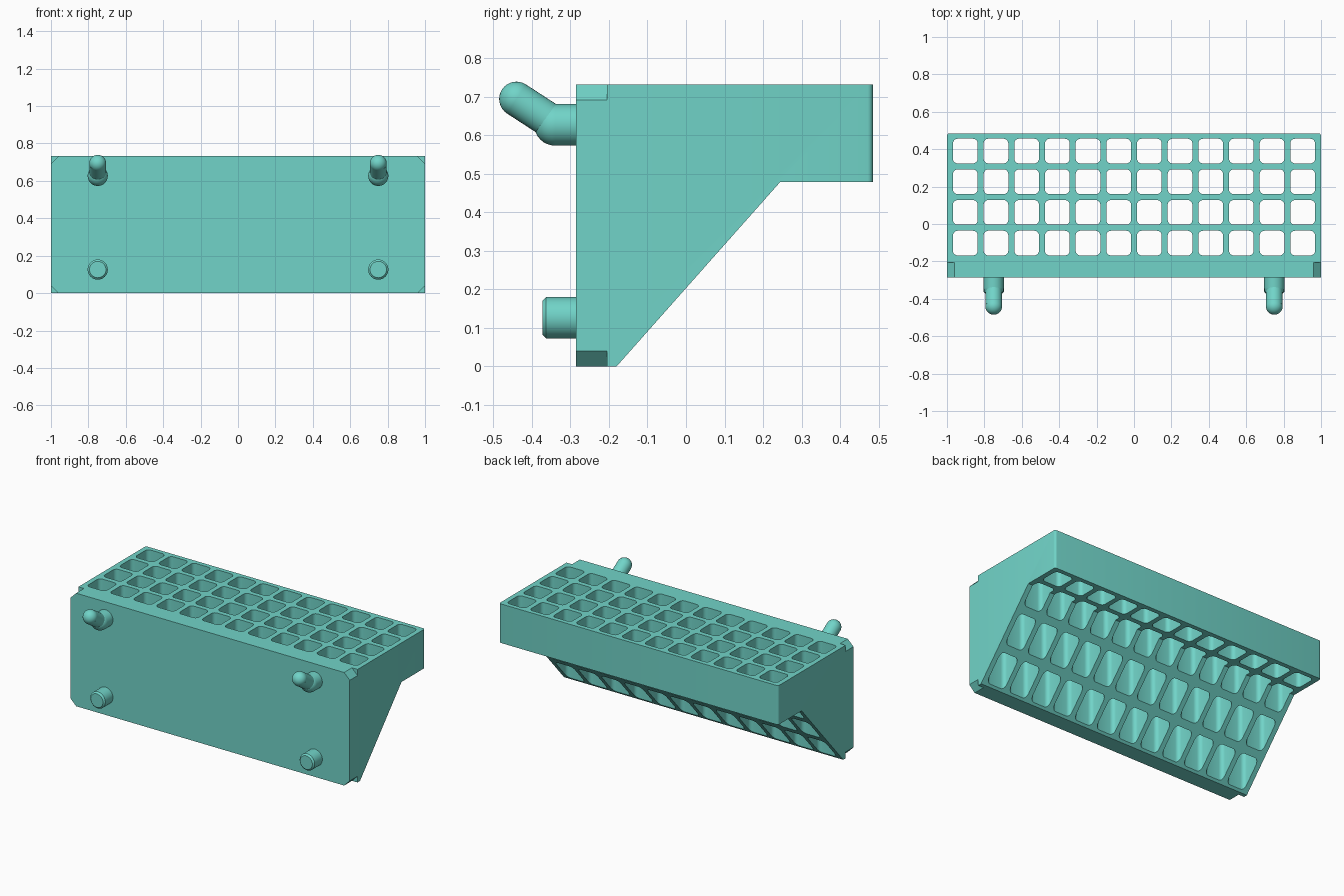
import bpy, bmesh, math
from mathutils import Vector, Matrix

if "Cube" in bpy.data.objects:
    bpy.data.objects.remove(bpy.data.objects["Cube"])

WALL = -0.285      # y of the mounting face
TOP = 0.732

teal = bpy.data.materials.new("teal_plastic")
teal.diffuse_color = (0.165, 0.658, 0.58, 1)
teal.use_nodes = True
teal.node_tree.nodes["Principled BSDF"].inputs["Base Color"].default_value = teal.diffuse_color


def finish(bm, name):
    bmesh.ops.recalc_face_normals(bm, faces=bm.faces)
    mesh = bpy.data.meshes.new(name)
    bm.to_mesh(mesh)
    bm.free()
    mesh.materials.append(teal)
    obj = bpy.data.objects.new(name, mesh)
    bpy.context.collection.objects.link(obj)
    return obj


def prism(bm, points, along):
    face = bm.faces.new([bm.verts.new(p) for p in points])
    ext = bmesh.ops.extrude_face_region(bm, geom=[face])
    verts = [g for g in ext["geom"] if isinstance(g, bmesh.types.BMVert)]
    bmesh.ops.translate(bm, vec=along, verts=verts)


def smooth(obj):
    bpy.ops.object.select_all(action="DESELECT")
    obj.select_set(True)
    bpy.context.view_layer.objects.active = obj
    bpy.ops.object.shade_smooth_by_angle(angle=math.radians(30))


def tube(bm, a, b, r1, r2=None):
    a, b = Vector(a), Vector(b)
    d = b - a
    mat = Matrix.Translation((a + b) / 2) @ d.to_track_quat("Z", "Y").to_matrix().to_4x4()
    bmesh.ops.create_cone(bm, cap_ends=True, segments=32, radius1=r1,
                          radius2=r1 if r2 is None else r2, depth=d.length, matrix=mat)


def ball(bm, c, r):
    bmesh.ops.create_uvsphere(bm, u_segments=32, v_segments=16, radius=r,
                              matrix=Matrix.Translation(c))


# Body: side profile extruded across x, outer upright edges rounded
bm = bmesh.new()
profile = [(WALL, 0), (-0.18, 0), (0.245, 0.479), (0.485, 0.479), (0.485, TOP), (WALL, TOP)]
prism(bm, [(-1, y, z) for y, z in profile], (2, 0, 0))
edges = [e for e in bm.edges if all(v.co.y > 0.48 for v in e.verts)
         and abs(e.verts[0].co.x - e.verts[1].co.x) < 1e-4]
bmesh.ops.bevel(bm, geom=edges, offset=0.014, segments=4, profile=0.5, affect="EDGES")
body = finish(bm, "rack_body")

# Cutter: grid of rounded square sockets and four corner chamfers
bm = bmesh.new()
half, rad = 0.066, 0.025
for col in range(12):
    for row in range(4):
        cx, cy = (col - 5.5) * 0.164, -0.102 + row * 0.164
        pts = []
        for q in range(4):
            mid = math.radians(45 + 90 * q)
            ox = math.copysign(half - rad, math.cos(mid))
            oy = math.copysign(half - rad, math.sin(mid))
            for k in range(6):
                a = math.radians(90 * q + 18 * k)
                pts.append((cx + ox + rad * math.cos(a), cy + oy + rad * math.sin(a), -0.1))
        prism(bm, pts, (0, 0, 1))
for sx in (-1, 1):
    for z, s in ((0, 1), (TOP, -1)):
        prism(bm, [(sx * 0.95, WALL - 0.02, z - s * 0.01),
                   (sx * 1.01, WALL - 0.02, z + s * 0.05),
                   (sx * 1.01, WALL - 0.02, z - s * 0.01)], (0, 0.1, 0))
cutter = finish(bm, "socket_cutter")
cutter.hide_render = True

mod = body.modifiers.new("sockets", "BOOLEAN")
mod.operation = "DIFFERENCE"
mod.solver = "EXACT"
mod.object = cutter
bpy.context.view_layer.objects.active = body
bpy.ops.object.modifier_apply(modifier=mod.name)
bpy.data.objects.remove(cutter, do_unlink=True)
smooth(body)

for side, x in (("left", -0.75), ("right", 0.75)):
    # Upper hook: stub, elbow and tilted round-ended finger
    bm = bmesh.new()
    tube(bm, (x, WALL + 0.005, 0.627), (x, -0.34, 0.627), 0.054)
    ball(bm, (x, -0.34, 0.627), 0.054)
    tube(bm, (x, -0.34, 0.629), (x, -0.44, 0.694), 0.045)
    ball(bm, (x, -0.44, 0.694), 0.045)
    smooth(finish(bm, f"{side}_hook"))

    # Lower peg with a chamfered tip
    bm = bmesh.new()
    tube(bm, (x, WALL + 0.005, 0.126), (x, -0.363, 0.126), 0.054)
    tube(bm, (x, -0.363, 0.126), (x, -0.373, 0.126), 0.054, 0.044)
    smooth(finish(bm, f"{side}_peg"))
